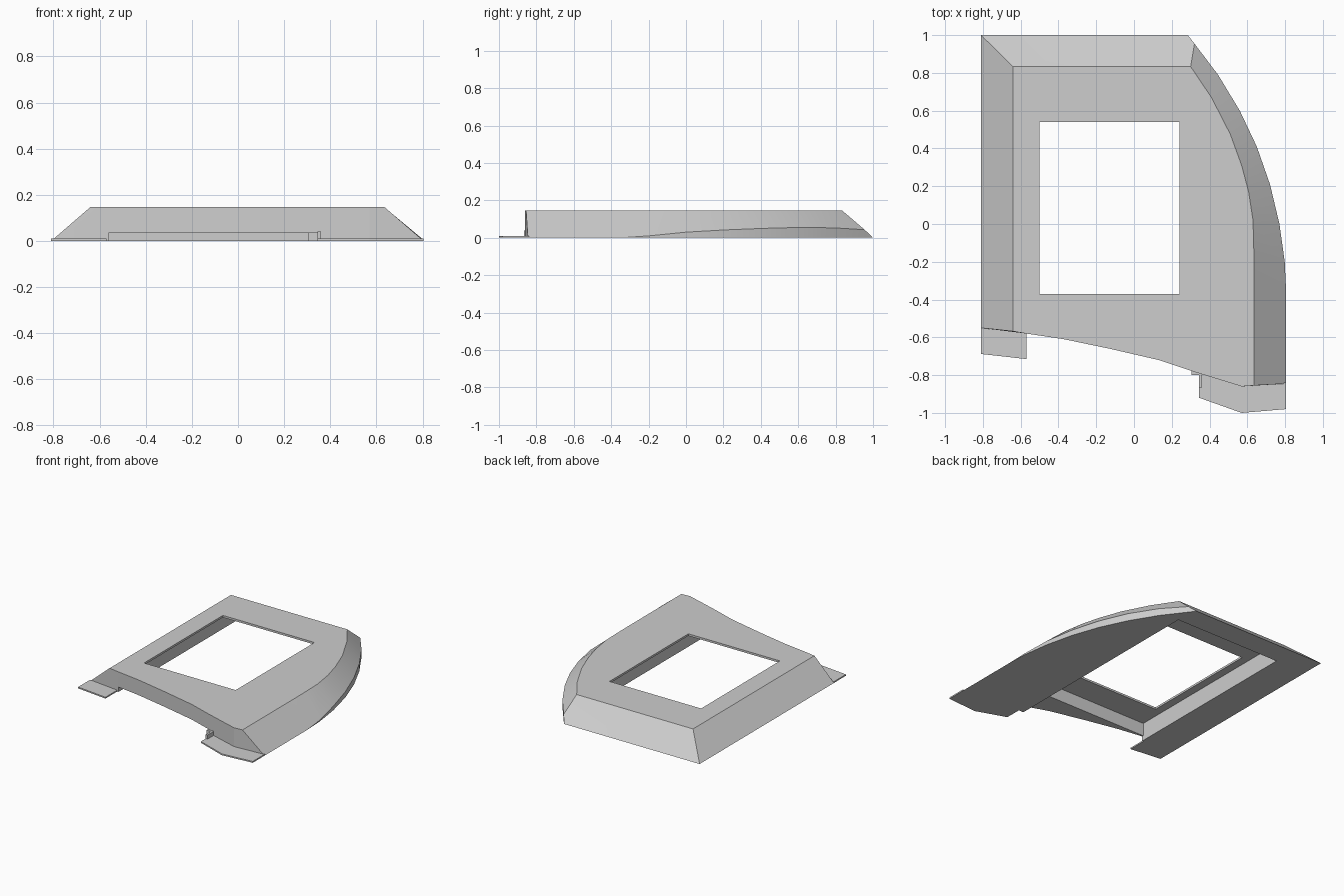
import bpy
import bmesh
import math

cube = bpy.data.objects.get("Cube")
if cube:
    bpy.data.objects.remove(cube, do_unlink=True)

TOP = 0.147
grey = bpy.data.materials.new("plain_grey")
grey.use_nodes = True
colour = (0.61, 0.61, 0.61, 1)
grey.diffuse_color = colour
grey.node_tree.nodes["Principled BSDF"].inputs["Base Color"].default_value = colour


def finish(name, bm):
    bmesh.ops.recalc_face_normals(bm, faces=bm.faces)
    mesh = bpy.data.meshes.new(name)
    bm.to_mesh(mesh)
    bm.free()
    mesh.materials.append(grey)
    ob = bpy.data.objects.new(name, mesh)
    bpy.context.collection.objects.link(ob)
    return ob


def prism(name, outline, z0, z1):
    bm = bmesh.new()
    low = [bm.verts.new((x, y, z0)) for x, y in outline]
    high = [bm.verts.new((x, y, z1)) for x, y in outline]
    bm.faces.new(low[::-1])
    bm.faces.new(high)
    for i in range(len(low)):
        bm.faces.new([low[i - 1], low[i], high[i], high[i - 1]])
    return finish(name, bm)


def box(name, x0, x1, y0, y1, z0, z1):
    return prism(name, [(x0, y0), (x1, y0), (x1, y1), (x0, y1)], z0, z1)


def cut(target, cutter):
    mod = target.modifiers.new("cut", "BOOLEAN")
    mod.operation = "DIFFERENCE"
    mod.solver = "EXACT"
    mod.object = cutter
    bpy.context.view_layer.objects.active = target
    bpy.ops.object.modifier_apply(modifier=mod.name)
    bpy.data.objects.remove(cutter, do_unlink=True)


# Outline stations: outer point, height of the upright skirt, top point
front = [(-.57, -.58), (-.37, -.61), (-.13, -.66), (.13, -.72), (.31, -.78), (.57, -.86)]
stations = [((-.81, -.55), 0, (-.64, -.568))]
stations += [(p, 0, p) for p in front]
stations += [
    ((.805, -.845), 0, (.635, -.855)),
    ((.805, -.35), 0, (.635, -.25)),
    ((.798, -.2), .01, (.634, -.13)),
    ((.77, 0), .03, (.63, .02)),
    ((.72, .21), .042, (.607, .17)),
    ((.65, .41), .05, (.57, .31)),
    ((.56, .6), .055, (.51, .475)),
    ((.445, .79), .053, (.41, .67)),
    ((.32, .955), .043, (.30, .833)),
    ((.285, 1), 0, (.30, .833)),
    ((-.81, 1), 0, (-.64, .833)),
]

# Bevelled body, sharing vertices wherever rings meet
bm = bmesh.new()
shared = {}


def vert(x, y, z):
    if (x, y, z) not in shared:
        shared[x, y, z] = bm.verts.new((x, y, z))
    return shared[x, y, z]


low = [vert(*p, 0) for p, z, t in stations]
mid = [vert(*p, z) for p, z, t in stations]
high = [vert(*t, TOP) for p, z, t in stations]
for i in range(len(stations)):
    for a, b in ((low, mid), (mid, high)):
        corners = list(dict.fromkeys([a[i - 1], a[i], b[i], b[i - 1]]))
        if len(corners) > 2:
            bm.faces.new(corners)
bm.faces.new(list(dict.fromkeys(high)))
bm.faces.new(low[::-1])
body = finish("frame_body", bm)

# Hollow underside, front slot and window
cut(body, box("cavity", -.56, .305, -.57, .83, -.1, .132))
cut(body, box("front_slot", -.56, .305, -1.2, -.4, -.1, .036))
cut(body, box("window", -.5, .24, -.37, .54, -.1, .3))
bpy.ops.object.select_all(action="DESELECT")
body.select_set(True)
bpy.context.view_layer.objects.active = body
bpy.ops.object.shade_smooth_by_angle(angle=math.radians(20))

# Thin tabs along the front edge
prism("right_tab", [(-.81, -.55), (-.81, -.688), (-.57, -.715), (-.57, -.57)], 0, .01)
prism("left_tab", [(.345, -.78), (.345, -.92), (.57, -1), (.805, -.98),
                   (.805, -.84), (.57, -.85)], 0, .01)

# Small catch beside the left tab
box("catch_post", .345, .36, -.865, -.78, .005, .04)
box("catch_foot", .305, .36, -.8, -.77, 0, .036)
